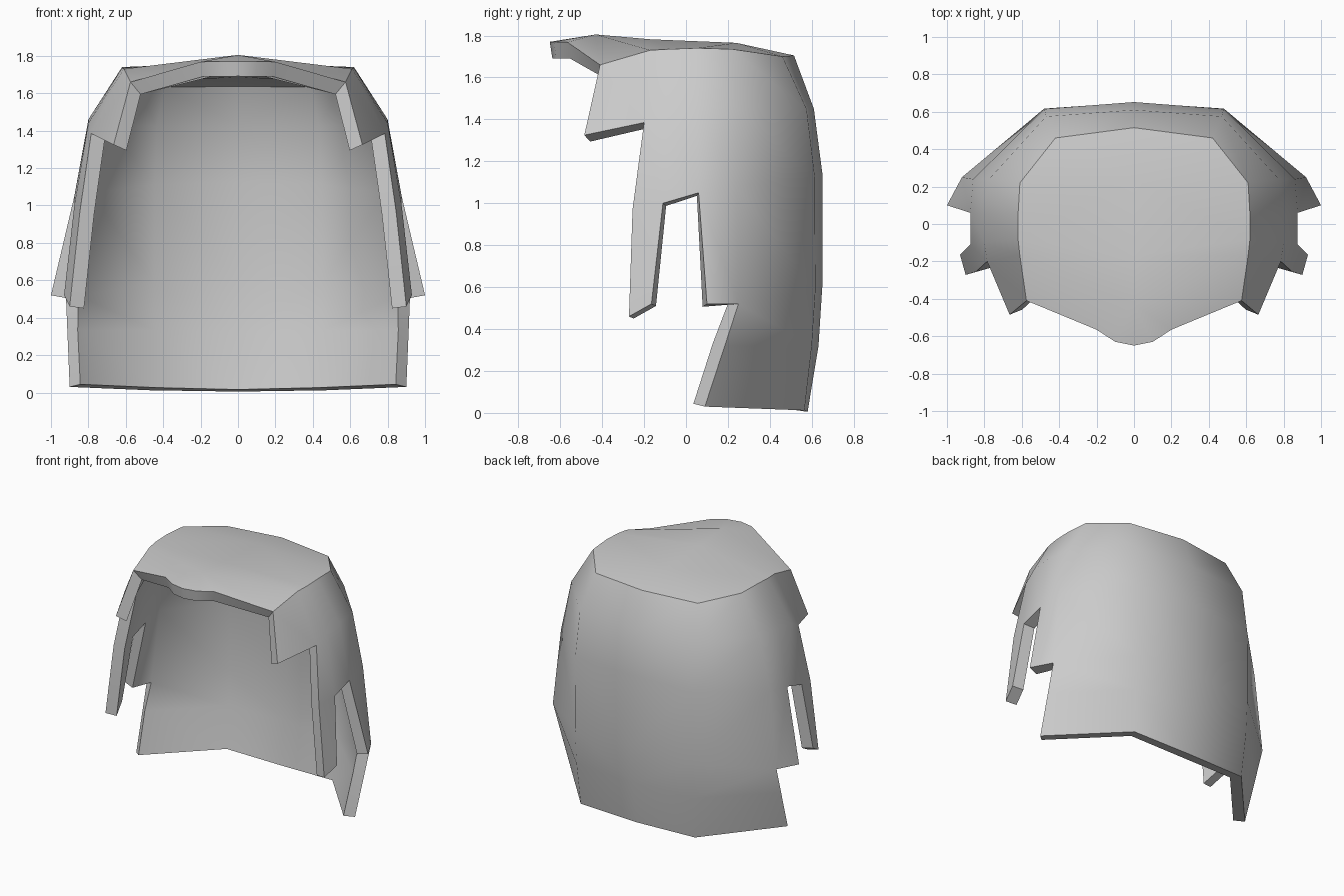
import bpy, bmesh, math
from mathutils import Vector

if "Cube" in bpy.data.objects:
    bpy.data.objects.remove(bpy.data.objects["Cube"])

mat = bpy.data.materials.new("light grey")
mat.diffuse_color = (0.6, 0.6, 0.6, 1)
mat.use_nodes = True
mat.node_tree.nodes["Principled BSDF"].inputs["Base Color"].default_value = mat.diffuse_color

bm = bmesh.new()


def strip(a, b):
    """Bridge two rows of equal length with quads."""
    for i in range(len(a) - 1):
        poly([a[i], a[i + 1], b[i + 1], b[i]])


def poly(pts):
    bm.faces.new([bm.verts.new(p) for p in pts])


# Back panel rows: centre, back corner, side (bottom to top)
back = [
    [(0, .58, .005), (.47, .565, .012), (.90, .09, .03)],
    [(0, .632, .32), (.48, .60, .32), (.912, .185, .32)],
    [(0, .65, .60), (.48, .617, .58), (.92, .25, .52)],
    [(0, .652, 1.13), (.48, .615, 1.12), (.86, .24, 1.08)],
    [(0, .61, 1.45), (.47, .575, 1.45), (.775, .24, 1.46)],
    [(0, .515, 1.705), (.42, .46, 1.70), (.61, .22, 1.735)],
]
for lo, hi in zip(back, back[1:]):
    strip(lo, hi)

# Side rows above the ear: side, ear rear, ear front, sideburn front
side = [
    [back[3][2], (.875, .06, 1.05), (.875, -.11, 1.0), (.845, -.255, .97)],
    [back[4][2], (.80, .05, 1.46), (.80, -.10, 1.44), (.785, -.20, 1.385)],
    [back[5][2], (.62, .05, 1.74), (.62, -.08, 1.735), (.61, -.17, 1.73)],
]
for lo, hi in zip(side, side[1:]):
    strip(lo, hi)

# Flared flap behind the ear, and sideburn in front of it
strip([back[2][2], (1.0, .10, .52)], side[0][:2])
strip([(.93, -.165, .52), (.90, -.272, .46)], side[0][2:])

# Temple flap
temple = (.575, -.41, 1.66)
poly([side[1][3], (.665, -.485, 1.325), temple, side[2][3]])

# Crown with the peaked fringe
mid = [back[5][0], (0, .24, 1.765), (0, -.17, 1.782), (0, -.43, 1.805), (0, -.65, 1.77)]
g1, g2 = (.10, -.63, 1.77), (.20, -.565, 1.768)
top = side[2]
poly([mid[0], back[5][1], mid[1]])
poly([back[5][1], top[0], mid[1]])
poly([mid[1], top[0], top[1]])
poly([mid[1], top[1], top[2], mid[2]])
poly([mid[2], top[2], top[3]])
poly([mid[2], top[3], mid[3]])
poly([mid[3], top[3], temple, g2])
poly([mid[3], g2, g1])
poly([mid[3], g1, mid[4]])

# Mirror, weld and point the normals outwards
geom = bm.verts[:] + bm.edges[:] + bm.faces[:]
copy = bmesh.ops.duplicate(bm, geom=geom)["geom"]
for v in [e for e in copy if isinstance(e, bmesh.types.BMVert)]:
    v.co.x *= -1
bmesh.ops.remove_doubles(bm, verts=bm.verts[:], dist=.0005)
bmesh.ops.recalc_face_normals(bm, faces=bm.faces[:])
centre = Vector((0, -.1, .9))
if sum(f.normal.dot(f.calc_center_median() - centre) * f.calc_area() for f in bm.faces) < 0:
    bmesh.ops.reverse_faces(bm, faces=bm.faces[:])

mesh = bpy.data.meshes.new("hair_shell")
bm.to_mesh(mesh)
bm.free()
mesh.materials.append(mat)
hair = bpy.data.objects.new("hair_shell", mesh)
bpy.context.collection.objects.link(hair)
bpy.context.view_layer.objects.active = hair
hair.select_set(True)

# Give the shell its inward thickness
sol = hair.modifiers.new("thickness", "SOLIDIFY")
sol.thickness = .08
sol.offset = -1
sol.use_even_offset = True
bpy.ops.object.modifier_apply(modifier="thickness")
bpy.ops.object.shade_smooth_by_angle(angle=math.radians(48))
